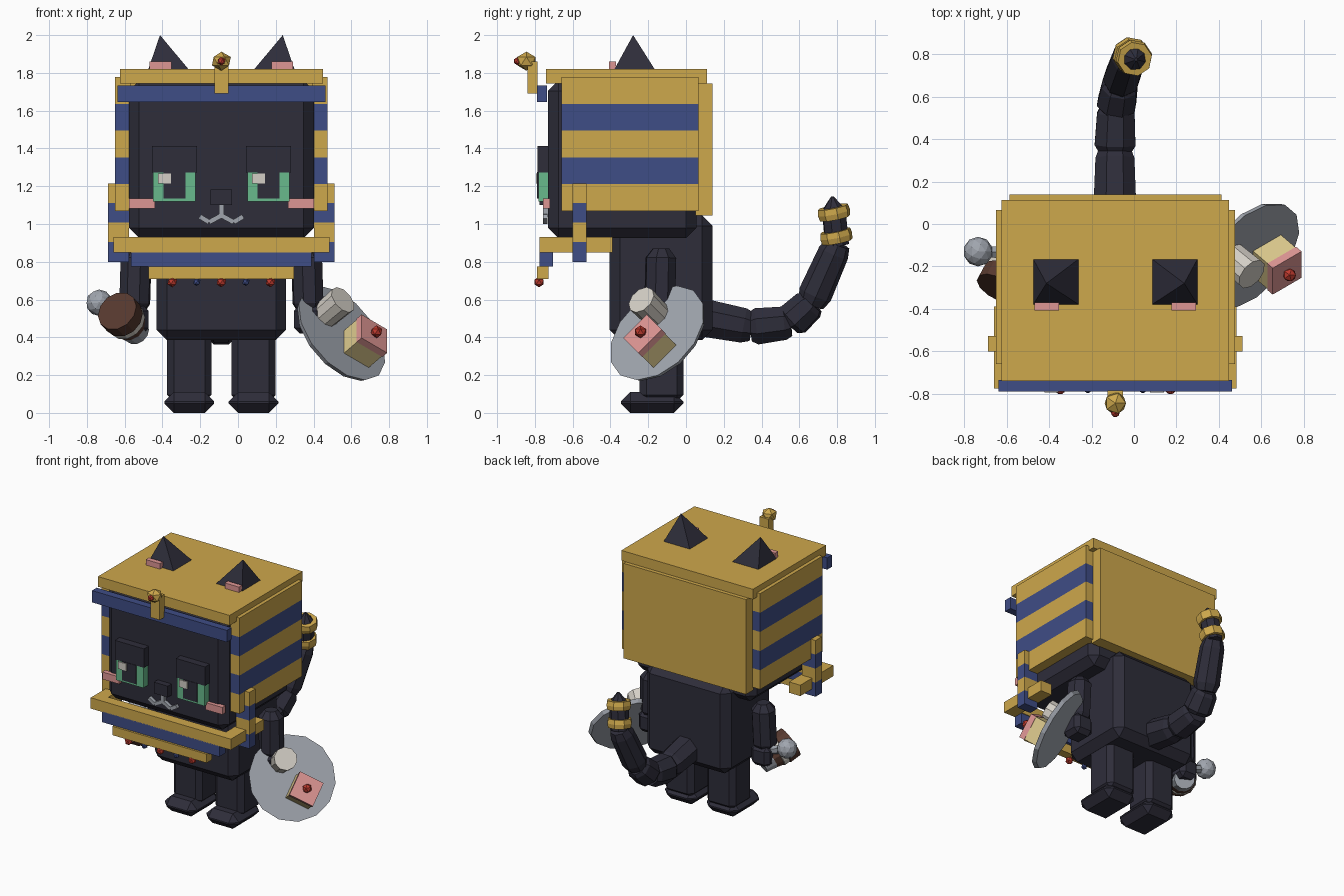
import bpy, bmesh, math
from mathutils import Vector, Matrix

if "Cube" in bpy.data.objects:
    bpy.data.objects.remove(bpy.data.objects["Cube"])

CX = -0.088  # symmetry plane of the figure


def srgb(r, g, b):
    f = lambda c: (c / 255 / 12.92) if c < 10 else ((c / 255 + 0.055) / 1.055) ** 2.4
    return (f(r), f(g), f(b), 1)


MATS = {}
for key, col in dict(charcoal=(46, 45, 58), gold=(206, 168, 76), blue=(63, 77, 134), green=(104, 186, 140),
                     pink=(222, 150, 148), white=(212, 207, 198), silver=(160, 165, 174), brown=(86, 57, 47),
                     red=(190, 58, 46), cream=(222, 203, 142)).items():
    MATS[key] = bpy.data.materials.new(key)
    MATS[key].diffuse_color = srgb(*col)


def finish(name, bm, *mats):
    bmesh.ops.recalc_face_normals(bm, faces=bm.faces[:])
    me = bpy.data.meshes.new(name)
    bm.to_mesh(me)
    bm.free()
    for m in mats:
        me.materials.append(MATS[m])
    ob = bpy.data.objects.new(name, me)
    bpy.context.collection.objects.link(ob)
    return ob


def box(name, x, y, z, mat, bevel=0.0, bands=None, matrix=None):
    """Box from (min, max) ranges; optional chamfer and horizontal colour bands (top down)."""
    bm = bmesh.new()
    bmesh.ops.create_cube(bm, size=1)
    size = [r[1] - r[0] for r in (x, y, z)]
    mid = [(r[1] + r[0]) / 2 for r in (x, y, z)]
    for v in bm.verts:
        v.co = Vector([v.co[i] * size[i] + mid[i] for i in range(3)])
    if bevel:
        bmesh.ops.bevel(bm, geom=bm.edges[:], offset=bevel, segments=1, affect='EDGES')
    if bands:
        h = size[2] / bands
        for i in range(1, bands):
            bmesh.ops.bisect_plane(bm, geom=bm.verts[:] + bm.edges[:] + bm.faces[:],
                                   plane_co=(0, 0, z[1] - i * h), plane_no=(0, 0, 1))
        for f in bm.faces:
            k = int((z[1] - f.calc_center_median().z) / h - 1e-4)
            f.material_index = min(max(k, 0), bands - 1) % 2
    if matrix:
        bm.transform(matrix)
    return finish(name, bm, *(mat if isinstance(mat, tuple) else (mat,)))


def turned(name, p, q, prof, mats, n=8):
    """Solid turned about the line p-q; prof = (position 0..1, radius), one colour or one per section."""
    p, q = Vector(p), Vector(q)
    m = Matrix.Translation(p) @ (q - p).to_track_quat('Z', 'Y').to_matrix().to_4x4()
    length = (q - p).length
    bm = bmesh.new()
    rings = [[bm.verts.new(m @ Vector((r * math.cos(a), r * math.sin(a), t * length)))
              for a in ((i + 0.5) * math.tau / n for i in range(n))] for t, r in prof]
    last = len(mats) - 1
    bm.faces.new(rings[0])
    for k in range(len(rings) - 1):
        for i in range(n):
            j = (i + 1) % n
            f = bm.faces.new((rings[k][i], rings[k][j], rings[k + 1][j], rings[k + 1][i]))
            f.material_index = min(k, last)
    bm.faces.new(rings[-1]).material_index = last
    return finish(name, bm, *mats)


def ball(name, c, r, mat, squash=1.0, sub=1):
    bm = bmesh.new()
    bmesh.ops.create_icosphere(bm, subdivisions=sub, radius=r)
    for v in bm.verts:
        v.co = Vector((v.co.x, v.co.y, v.co.z * squash)) + Vector(c)
    return finish(name, bm, mat)


def around(c, h):
    return (c - h, c + h)


# Head and body
box("head", around(CX, 0.49), (-0.73, 0.055), (0.925, 1.76), "charcoal", 0.055)
box("body", around(CX, 0.343), (-0.405, 0.14), (0.385, 1.045), "charcoal", 0.055)

# Headdress
box("headdress_top", around(CX, 0.537), (-0.74, 0.112), (1.745, 1.82), "gold")
box("headdress_back", around(CX, 0.5), (0.05, 0.14), (1.045, 1.745), "gold")
box("headband", around(CX, 0.55), (-0.79, -0.735), (1.645, 1.732), "blue")
box("crest_post", around(CX, 0.037), (-0.84, -0.785), (1.69, 1.86), "gold")
ball("crest_knob", (CX, -0.845, 1.862), 0.056, "gold", 0.9)
ball("crest_gem", (CX, -0.89, 1.862), 0.023, "red")

# Collar, three tiers with hanging gems
box("collar_upper", around(CX, 0.572), (-0.775, -0.70), (0.85, 0.93), "gold")
box("collar_middle", around(CX, 0.478), (-0.775, -0.705), (0.775, 0.855), "blue")
box("collar_lower", around(CX, 0.385), (-0.79, -0.727), (0.71, 0.775), "gold")
for i in range(5):
    ball("collar_gem", (CX + (i - 2) * 0.13, -0.778, 0.693), 0.021 if i % 2 else 0.028, "blue" if i % 2 else "red")

# Paired parts
for s in (-1, 1):
    def span(a, b, s=s):
        return tuple(sorted((CX + s * a, CX + s * b)))

    box("headdress_side", span(0.48, 0.563), (-0.66, 0.065), (1.07, 1.777), ("gold", "blue"), bands=5)
    box("lappet", span(0.49, 0.6), (-0.60, -0.527), (0.80, 1.215), ("gold", "blue"), bands=4)
    box("collar_side", span(0.48, 0.572), (-0.70, -0.39), (0.85, 0.93), "gold")
    # Ear: pyramid leaning outwards
    bm = bmesh.new()
    bmesh.ops.create_cone(bm, cap_ends=True, segments=4, radius1=1, radius2=0, depth=1,
                          matrix=Matrix.Rotation(math.pi / 4, 4, 'Z'))
    for v in bm.verts:
        tip = v.co.z > 0
        k = 0.112 * math.sqrt(2)
        v.co = Vector((CX + s * 0.325, -0.28, 2.0)) if tip else \
            Vector((CX + s * 0.278 + v.co.x * k, -0.272 + v.co.y * k, 1.81))
    finish("ear", bm, "charcoal")
    box("inner_ear", span(0.265, 0.38), (-0.407, -0.37), (1.81, 1.86), "pink")
    # Eyes: lid, iris, pupil, glint
    ex = CX + s * 0.249
    box("eyelid", around(ex, 0.119), (-0.785, -0.72), (1.272, 1.412), "charcoal")
    box("iris", around(ex, 0.112), (-0.782, -0.72), (1.12, 1.274), "green")
    box("pupil", around(ex, 0.058), (-0.788, -0.78), (1.135, 1.274), "charcoal")
    box("eye_glint", (ex - 0.086, ex - 0.019), (-0.795, -0.786), (1.215, 1.268), "white")
    box("cheek", span(0.352, 0.49), (-0.757, -0.72), (1.082, 1.135), "pink")
    # Mouth
    a, b, c = [(CX + s * dx, -0.745, z) for dx, z in ((0, 1.045), (0.065, 1.01), (0.115, 1.04))]
    for p, q in ((a, b), (b, c)):
        turned("mouth_curve", p, q, [(0, 0.018), (1, 0.018)], ["silver"], 4)
    # Legs and feet
    lx = CX + s * 0.17
    box("leg", around(lx, 0.117), (-0.245, -0.013), (0.06, 0.46), "charcoal", 0.035)
    box("foot", around(lx, 0.132), (-0.345, -0.013), (0.0, 0.11), "charcoal", 0.05)
    # Arms and hands
    ax = CX + s * 0.46
    turned("arm", (ax - s * 0.01, -0.132, 0.87), (ax, -0.14, 0.54),
           [(0, 0.045), (0.15, 0.085), (0.88, 0.085), (1, 0.06)], ["charcoal"])
    box("hand", around(ax, 0.075), (-0.22, -0.06), (0.42, 0.57), "charcoal", 0.03)

box("nose", around(CX, 0.057), (-0.775, -0.72), (1.10, 1.183), "charcoal")
box("mouth_stem", around(CX, 0.013), (-0.758, -0.725), (1.04, 1.10), "silver")

# Tail in jointed segments, thinner towards the tip
path = [(-0.09, 0.06, 0.51), (-0.09, 0.345, 0.455), (-0.085, 0.55, 0.478),
        (-0.065, 0.665, 0.585), (-0.02, 0.80, 0.89)]
for i, r in enumerate((0.108, 0.104, 0.098, 0.09)):
    turned("tail_segment", path[i], path[i + 1],
           [(-0.02, r * 0.8), (0.14, r), (0.86, r * 0.92), (1.02, r * 0.75)], ["charcoal"])
turned("tail_tip", path[4], (0.01, 0.775, 1.145), [(0, 0.066), (0.72, 0.066), (1, 0.008)], ["charcoal"])
for z in (0.935, 1.06):
    t = (z - 0.89) / 0.255
    c = Vector(path[4]).lerp(Vector((0.01, 0.775, 1.145)), t)
    d = Vector((0.004, -0.006, 0.03))
    turned("tail_ring", c - d, c + d, [(0, 0.082), (0.5, 0.088), (1, 0.082)], ["gold"])

# Held drum-shaped item with silver knob
turned("held_barrel", (-0.535, -0.11, 0.425), (-0.64, -0.305, 0.54),
       [(0, 0.07), (0.3, 0.085), (0.48, 0.098), (0.5, 0.105), (0.66, 0.105), (0.67, 0.112), (1, 0.112)],
       ["silver", "brown", "white", "white", "brown", "brown"], 12)
turned("knob_stem", (-0.56, -0.135, 0.52), (-0.735, -0.13, 0.58), [(0, 0.03), (1, 0.03)], ["silver"], 6)
ball("knob", (-0.735, -0.13, 0.583), 0.07, "silver", sub=2)

# Tilted plate with cup and cake, in a local frame (z = plate normal)
n = Vector((0.637, -0.545, 0.545)).normalized()
u = Vector((0.7, 0, -0.7))
u = (u - n * u.dot(n)).normalized()
v = n.cross(u)
o = Vector((0.54, -0.145, 0.415))
frame = Matrix((u, v, n)).transposed().to_4x4()
frame.translation = o
turned("plate", o - n * 0.012, o + n * 0.016, [(0, 0.285), (1, 0.298)], ["silver"], 14)
cup = o - u * 0.13
turned("cup", cup + n * 0.012, cup + n * 0.16, [(0, 0.075), (1, 0.08)], ["white"], 10)
cake = frame @ Matrix.Translation((0.115, 0, 0)) @ Matrix.Rotation(math.radians(30), 4, 'Z')
box("cake", around(0, 0.085), around(0, 0.085), (0.012, 0.125), "cream", matrix=cake)
box("cake_icing", around(0, 0.088), around(0, 0.088), (0.125, 0.165), "pink", matrix=cake)
ball("cherry", cake @ Vector((0, 0, 0.183)), 0.034, "red")

for m in bpy.data.materials:
    if m.users and not m.is_grease_pencil:
        m.use_nodes = True
        m.node_tree.nodes["Principled BSDF"].inputs["Base Color"].default_value = m.diffuse_color
